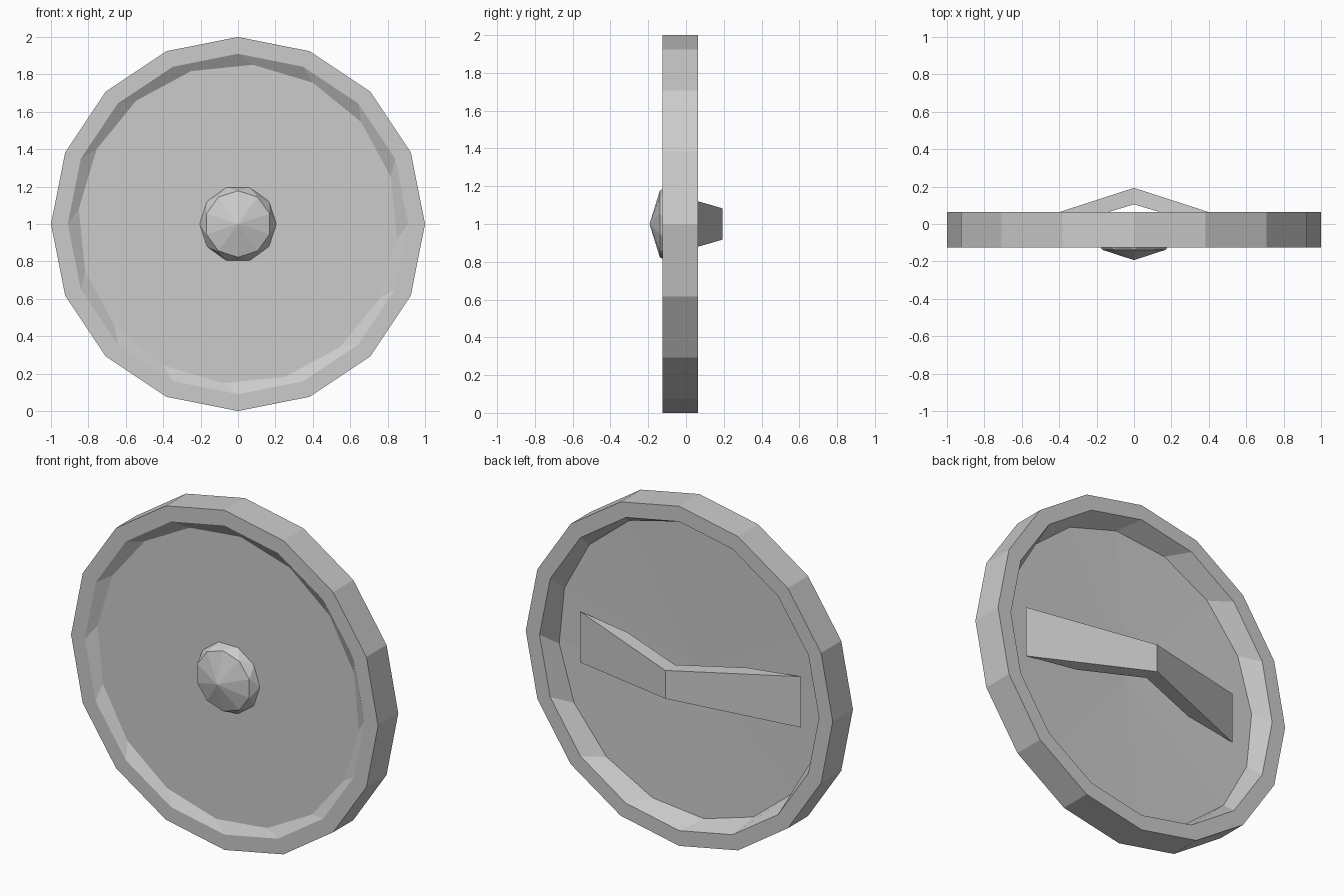
import bpy, bmesh
from math import cos, sin, radians, tau

if "Cube" in bpy.data.objects:
    bpy.data.objects.remove(bpy.data.objects["Cube"])


def ring(bm, n, r, y, rot=0.0):
    """n-sided ring around the y axis, centred at z = 1."""
    return [bm.verts.new((r * cos(tau * i / n + radians(rot)), y,
                          1 + r * sin(tau * i / n + radians(rot)))) for i in range(n)]


def bridge(bm, a, b):
    n = len(a)
    for i in range(n):
        j = (i + 1) % n
        bm.faces.new((a[i], a[j], b[j], b[i]))


def fan(bm, loop, y):
    tip = bm.verts.new((0, y, 1))
    for i in range(len(loop)):
        bm.faces.new((loop[i], loop[(i + 1) % len(loop)], tip))


def finish(bm, name):
    bmesh.ops.recalc_face_normals(bm, faces=bm.faces[:])
    mesh = bpy.data.meshes.new(name)
    bm.to_mesh(mesh)
    bm.free()
    obj = bpy.data.objects.new(name, mesh)
    bpy.context.collection.objects.link(obj)
    return obj


# Shield body: 16-sided rim with slightly twisted inner walls, thin panel between
bm = bmesh.new()
profile = [(0.865, -0.05, -5.4), (0.91, 0.063, 0), (1.0, 0.063, 0),
           (1.0, -0.125, 0), (0.91, -0.125, 0), (0.855, -0.09, -5.4)]
rings = [ring(bm, 16, *p) for p in profile]
for a, b in zip(rings, rings[1:]):
    bridge(bm, a, b)
bm.faces.new(rings[-1])          # flat front panel
fan(bm, rings[0], -0.075)        # shallow dished back
finish(bm, "shield_body")

# Front boss: low faceted dome
bm = bmesh.new()
base = ring(bm, 10, 0.207, -0.085, 0)
mid = ring(bm, 10, 0.178, -0.138, 18)
for i in range(10):
    j = (i + 1) % 10
    bm.faces.new((base[i], base[j], mid[i]))
    bm.faces.new((base[j], mid[j], mid[i]))
fan(bm, mid, -0.193)
bm.faces.new(base)
finish(bm, "boss")

# Back handle: bent strap, wider and thinner toward its ends
bm = bmesh.new()
section = [(-0.72, -0.04, 0.15), (0, 0.193, 0.083), (0.72, -0.04, 0.15),
           (0.39, -0.012, 0.125), (0, 0.105, 0.083), (-0.39, -0.012, 0.125)]
top = [bm.verts.new((x, y, 1 + h)) for x, y, h in section]
low = [bm.verts.new((x, y, 1 - h)) for x, y, h in section]
bridge(bm, top, low)
for s in (top, low):             # cap each half of the strap
    bm.faces.new((s[0], s[1], s[4], s[5]))
    bm.faces.new((s[1], s[2], s[3], s[4]))
finish(bm, "handle")
